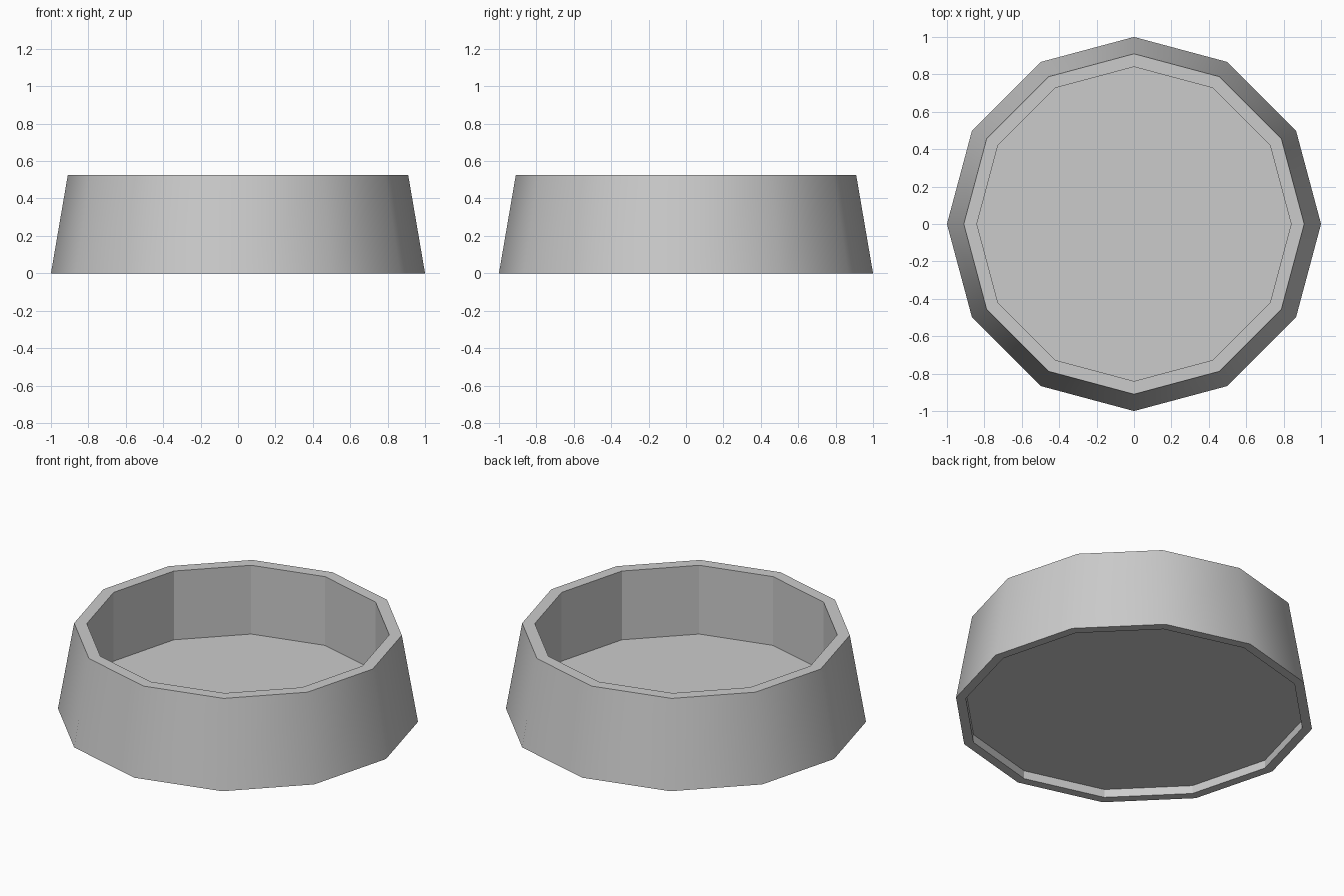
import bpy, bmesh
from math import cos, sin, tau

if "Cube" in bpy.data.objects:
    bpy.data.objects.remove(bpy.data.objects["Cube"])

SIDES = 12
# (radius, height) from the underside recess, round the outside, to the bowl floor
PROFILE = [(0.945, 0.05), (0.945, 0.0), (1.0, 0.0),
           (0.91, 0.525), (0.84, 0.525), (0.84, 0.105)]
OUTER_BAND = 2  # profile segment that is smooth shaded

bm = bmesh.new()
rings = [[bm.verts.new((r * cos(tau * i / SIDES), r * sin(tau * i / SIDES), z))
          for i in range(SIDES)] for r, z in PROFILE]

# Walls, rim and foot
for k, (a, b) in enumerate(zip(rings, rings[1:])):
    for i in range(SIDES):
        j = (i + 1) % SIDES
        face = bm.faces.new((a[i], a[j], b[j], b[i]))
        face.smooth = k == OUTER_BAND

# Recessed underside and bowl floor
bm.faces.new(rings[0][::-1])
bm.faces.new(rings[-1])
bmesh.ops.recalc_face_normals(bm, faces=bm.faces)

mesh = bpy.data.meshes.new("bowl")
bm.to_mesh(mesh)
bm.free()
bowl = bpy.data.objects.new("bowl", mesh)
bpy.context.collection.objects.link(bowl)
